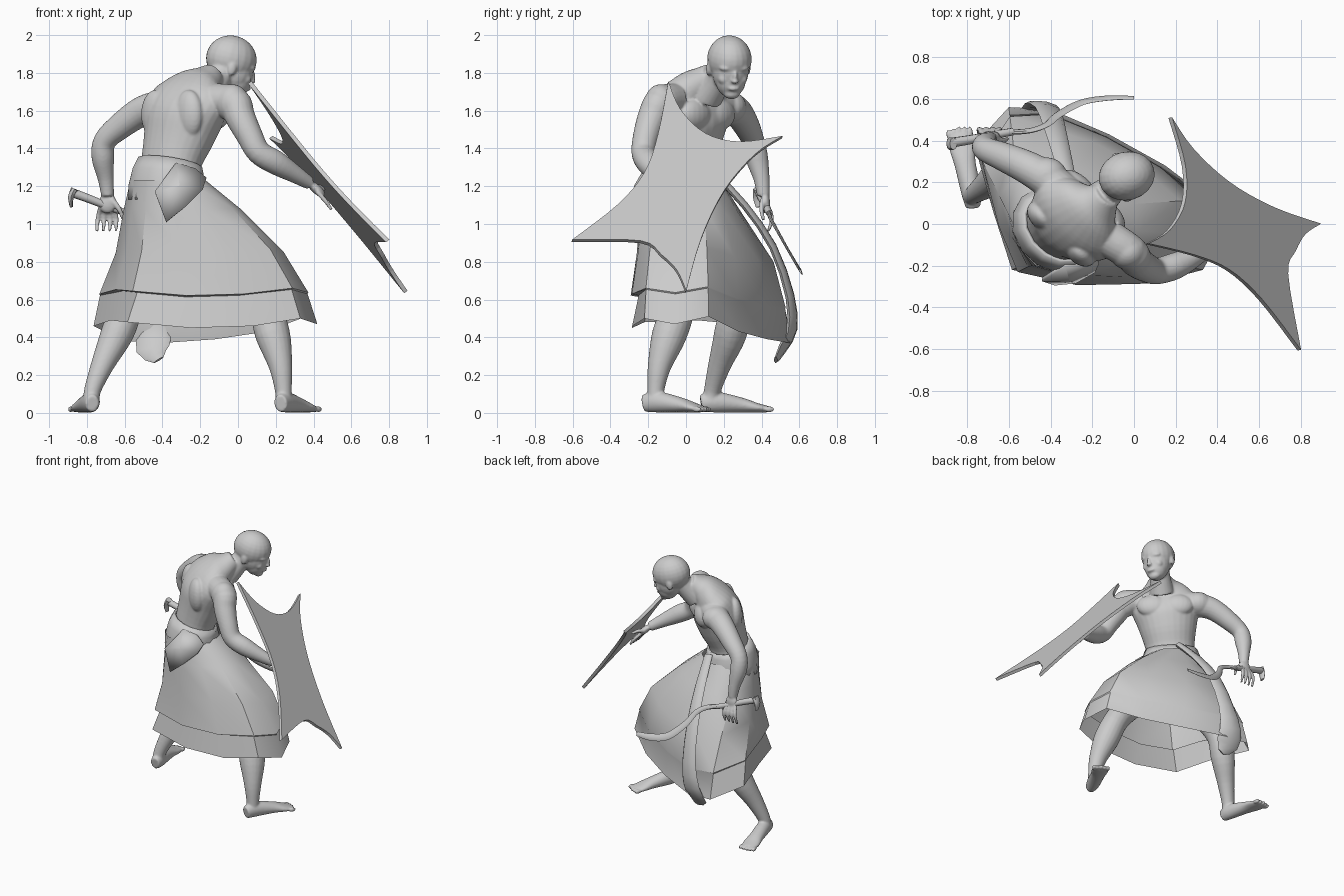
import bpy, bmesh, math
from mathutils import Vector, Matrix

UP = Vector((0, 0, 1))


def finish(bm, name, angle=None, thick=0):
    bmesh.ops.recalc_face_normals(bm, faces=bm.faces)
    me = bpy.data.meshes.new(name)
    bm.to_mesh(me)
    bm.free()
    ob = bpy.data.objects.new(name, me)
    bpy.context.collection.objects.link(ob)
    if thick:
        m = ob.modifiers.new("thickness", 'SOLIDIFY')
        m.thickness, m.offset = thick, 0
    if angle:
        bpy.ops.object.select_all(action='DESELECT')
        ob.select_set(True)
        bpy.context.view_layer.objects.active = ob
        bpy.ops.object.shade_smooth_by_angle(angle=math.radians(angle))
    return ob


def spline(pts, steps):
    """Catmull-Rom through stations of any dimension."""
    pts = [Vector(p) for p in pts]
    out = []
    for i in range(len(pts) - 1):
        a, b, c, d = pts[max(i - 1, 0)], pts[i], pts[i + 1], pts[min(i + 2, len(pts) - 1)]
        for k in range(steps):
            t = k / steps
            out.append((b * 2 + (c - a) * t + (a * 2 - b * 5 + c * 4 - d) * t * t
                        + (b * 3 - a - c * 3 + d) * t ** 3) * 0.5)
    return out + [pts[-1]]


def bridge(bm, rings):
    n = len(rings[0])
    for r0, r1 in zip(rings, rings[1:]):
        for j in range(n):
            bm.faces.new((r0[j], r0[(j + 1) % n], r1[(j + 1) % n], r1[j]))


def tube(bm, stations, side=(0, 1, 0), n=20, steps=4, cap=True):
    """Elliptical loft; stations are x, y, z, half-width along side, half-depth."""
    st = spline([s if len(s) == 5 else (*s, s[3]) for s in stations], steps)
    rings = []
    for i, s in enumerate(st):
        p = Vector(s[:3])
        t = (Vector(st[min(i + 1, len(st) - 1)][:3]) - Vector(st[max(i - 1, 0)][:3])).normalized()
        w = Vector(side)
        w = (w - t * w.dot(t)).normalized()
        d = t.cross(w)
        rings.append([bm.verts.new(p + w * s[3] * math.cos(a) + d * s[4] * math.sin(a))
                      for a in (math.tau * j / n for j in range(n))])
    bridge(bm, rings)
    if cap:
        bm.faces.new(rings[0])
        bm.faces.new(rings[-1])


def ball(bm, c, r, fwd=(1, 0, 0), left=(0, 1, 0), up=(0, 0, 1)):
    m = Matrix([Vector(v) * s for v, s in zip((fwd, left, up), r)]).transposed().to_4x4()
    bmesh.ops.create_uvsphere(bm, u_segments=20, v_segments=14, radius=1,
                              matrix=Matrix.Translation(Vector(c)) @ m)


# Body: all flesh parts fused by a voxel remesh
bm = bmesh.new()
lat = Vector((0.73, -0.68, 0)).normalized()
front = Vector((0.68, 0.73, 0)).normalized()
tube(bm, [(-.37, -.02, 1.03, .19, .15), (-.37, -.02, 1.18, .185, .145), (-.355, -.015, 1.32, .175, .14),
          (-.315, .01, 1.46, .205, .165), (-.285, .025, 1.57, .235, .175), (-.25, .04, 1.655, .245, .15),
          (-.215, .065, 1.715, .19, .115), (-.17, .10, 1.755, .11, .085), (-.13, .14, 1.79, .065, .065)],
     lat, 28)
tube(bm, [(-.17, .11, 1.68, .09), (-.11, .165, 1.76, .072), (-.05, .21, 1.86, .07)], lat)
chest = Vector((-.28, .025, 1.58))
for s in (-1, 1):
    ball(bm, chest + lat * s * .09 + front * .115, (.062, .115, .085), front, lat)   # chest muscle
    ball(bm, chest + lat * s * .12 - front * .10, (.06, .09, .13), front, lat)       # shoulder blade

# Head, turned and looking slightly down
f = Vector((.93, .25, -.25)).normalized()
l = UP.cross(f).normalized()
u = f.cross(l)
hc = Vector((-.035, .23, 1.873))


def head(a, b, c, r):
    ball(bm, hc + f * a + l * b + u * c, r, f, l, u)


head(0, 0, 0, (.137, .117, .125))
head(.035, 0, -.06, (.098, .097, .115))
head(.055, 0, -.105, (.077, .08, .088))
head(.088, 0, -.165, (.035, .045, .03))       # chin
head(.128, 0, -.065, (.024, .014, .036))      # nose bridge
head(.138, 0, -.085, (.02, .021, .014))       # nose tip
head(.118, 0, -.128, (.024, .034, .015))      # mouth
for s in (-1, 1):
    head(.096, s * .04, -.022, (.034, .042, .018))    # brow
    head(.09, s * .048, -.085, (.03, .032, .03))      # cheek
    head(-.01, s * .107, -.055, (.024, .014, .038))   # ear

# Arms
ball(bm, (-.03, -.135, 1.64), (.09, .085, .1))
tube(bm, [(-.12, -.07, 1.655, .09), (-.02, -.135, 1.645, .085), (.01, -.175, 1.57, .08),
          (.06, -.21, 1.47, .07), (.11, -.225, 1.38, .064), (.2, -.2, 1.325, .064),
          (.3, -.15, 1.265, .048), (.38, -.1, 1.215, .034)])
ball(bm, (-.42, .23, 1.62), (.1, .09, .085))
tube(bm, [(-.32, .14, 1.63, .09), (-.41, .21, 1.62, .088), (-.51, .27, 1.595, .08), (-.62, .32, 1.52, .07),
          (-.705, .355, 1.44, .06), (-.715, .375, 1.35, .06), (-.70, .40, 1.24, .043),
          (-.69, .41, 1.15, .034)])

# Hands
ball(bm, (-.69, .42, 1.11), (.048, .026, .055))
for k in range(4):
    x = -.742 + k * .033
    tube(bm, [(x * .7 - .208, .43, 1.09, .013), (x, .455, 1.03, .0125), (x - .004, .435, .96, .009)], n=10)
tube(bm, [(-.67, .41, 1.13, .018), (-.63, .40, 1.08, .014), (-.605, .41, 1.02, .01)], n=10)
hd = Vector((.72, .2, -.62)).normalized()
ball(bm, (.415, -.085, 1.185), (.06, .045, .026), hd, hd.cross((.6, 0, .75)).normalized(), (.6, 0, .75))
for k in range(4):
    y = -.13 + k * .032
    tube(bm, [(.42, y * .7 - .03, 1.17, .013), (.465, y + .01, 1.12, .0125), (.495, y + .015, 1.075, .009)], n=10)
tube(bm, [(.40, -.06, 1.19, .018), (.425, -.02, 1.2, .014), (.46, .01, 1.18, .01)], n=10)

# Legs and feet
tube(bm, [(-.45, .05, 1.02, .13), (-.53, .16, .78, .11), (-.585, .255, .57, .088), (-.64, .235, .42, .087),
          (-.715, .18, .26, .062), (-.77, .14, .12, .045), (-.775, .13, .05, .045)])
tube(bm, [(-.24, -.06, 1.02, .13), (-.03, -.05, .78, .11), (.13, -.04, .57, .09), (.185, -.09, .41, .092),
          (.225, -.14, .25, .063), (.24, -.16, .12, .045), (.242, -.16, .05, .045)])
for pts, side in (([(-.772, .08), (-.78, .15), (-.81, .29), (-.825, .37), (-.835, .43)], (1, .15, 0)),
                  ([(.225, -.225), (.25, -.155), (.315, -.03), (.355, .04), (.38, .08)], (.87, -.5, 0))):
    dims = [(.05, .035, .045), (.058, .048, .056), (.042, .052, .04), (.028, .062, .026), (.02, .055, .018)]
    tube(bm, [(*p, z, w, h) for p, (z, w, h) in zip(pts, dims)], side)
    s = Vector(side).normalized()
    fw = UP.cross(s)
    for k in range(5):                                                              # toes
        ball(bm, Vector((*pts[-1], .019)) + s * (k - 2) * .026 + fw * (.012 - .004 * abs(k - 2)),
             (.028, .0125, .016), fw, s)
body = finish(bm, "body")
m = body.modifiers.new("fuse", 'REMESH')
m.mode, m.voxel_size, m.use_smooth_shade = 'VOXEL', .0065, True
m = body.modifiers.new("soften", 'SMOOTH')
m.factor, m.iterations = .5, 8

# Skirt: hem points x, y, z and how far out the middle bulges
hem = [(.42, -.06, .47, .70), (.36, .12, .51, .75), (.15, .28, .43, .78), (-.12, .43, .39, .8),
       (-.40, .55, .37, .78), (-.60, .56, .38, .65), (-.765, .38, .46, .4), (-.675, .06, .49, .33),
       (-.585, -.22, .48, .35), (-.25, -.285, .45, .6), (.08, -.285, .46, .65), (.33, -.22, .5, .7)]
bm = bmesh.new()
rings = []
for v, lo, hi, out in ((0, 0, 0, 0), (.2, .45, 0, 0), (.5, 1, 0, 0), (.78, 1, .5, .02),
                       (.79, 1, .45, -.02), (1, 1, 1, 0)):
    ring = []
    for i, (x, y, z, b) in enumerate(hem):
        a = math.tau * i / len(hem)
        w = Vector((-.37 + .2 * math.cos(a), -.02 + .205 * math.sin(a), 1.23))
        folded = 6 < i < 11                       # tucked fold at the back only
        h = b * lo + (1 - b) * (hi if folded else hi ** .45 if v < .79 else hi ** .43 if v < 1 else 1)
        p = w.lerp(Vector((x, y, z)), h)
        p.z = w.z + (z - w.z) * v
        ring.append(bm.verts.new(p + Vector((math.cos(a), math.sin(a), 0)) * (out if folded else 0)))
    rings.append(ring)
bridge(bm, rings)
finish(bm, "skirt", 40)

# Waist wrap
bm = bmesh.new()
tube(bm, [(-.375, -.025, 1.13, .215, .185), (-.375, -.025, 1.2, .215, .18), (-.37, -.025, 1.27, .20, .165),
          (-.36, -.015, 1.32, .18, .148)], lat, 14, 1, False)
finish(bm, "waist_wrap", 30, .02)

# Folded flap on the hip
bm = bmesh.new()
ring = [bm.verts.new(p) for p in ((-.44, -.265, 1.17), (-.38, -.285, 1.01), (-.28, -.275, 1.09),
                                  (-.19, -.225, 1.18), (-.17, -.18, 1.24), (-.23, -.17, 1.29),
                                  (-.33, -.195, 1.32))]
mid = bm.verts.new((-.31, -.265, 1.2))
for i in range(7):
    bm.faces.new((ring[i], ring[(i + 1) % 7], mid))
finish(bm, "hip_flap", 20, .02)

# Hanging sash
bm = bmesh.new()
tube(bm, [(-.30, .15, 1.27, .035, .02), (-.34, .31, 1.10, .045, .02), (-.38, .46, .88, .055, .02),
          (-.41, .55, .62, .065, .022), (-.44, .56, .44, .085, .025), (-.45, .51, .34, .09, .02),
          (-.42, .475, .28, .03, .01)], (1, -.2, 0), 8, 2)
finish(bm, "sash", 40)

# Four-pointed shield in the plane x = a + b z + c y, outline given as y, z
bm = bmesh.new()
sides = [[(-.095, 1.75), (-.03, 1.6), (.1, 1.475), (.28, 1.43), (.51, 1.46)],
         [(.51, 1.46), (.36, 1.36), (.2, 1.17), (.08, .92), (0, .64)],
         [(0, .64), (-.05, .75), (-.13, .83), (-.24, .905), (-.605, .91)],
         [(-.605, .91), (-.36, 1.10), (-.22, 1.27), (-.15, 1.47), (-.095, 1.75)]]
outline = [p for s in sides for p in spline(s, 4)[:-1]]
bm.faces.new([bm.verts.new((1.375 - .76 * z - .18 * y, y, z)) for y, z in outline])
bmesh.ops.triangulate(bm, faces=bm.faces)
finish(bm, "shield", None, .022)

# Sickle sword: flat blade, ridged handle and hooked pommel
N = (0, .894, .447)
bm = bmesh.new()
tube(bm, [(-.6, .44, 1.06, .012, .018), (-.5, .447, 1.03, .01, .018), (-.42, .475, .98, .008, .02),
          (-.36, .525, .89, .007, .024), (-.25, .583, .79, .007, .027), (-.12, .604, .755, .007, .025),
          (0, .605, .75, .005, .016)], N, 8, 4)
finish(bm, "blade", 40)
bm = bmesh.new()
tube(bm, [(-.875, .39, 1.165, .024), (-.78, .405, 1.13, .022), (-.68, .425, 1.09, .02),
          (-.58, .443, 1.055, .018)], N, 10, 3)
tube(bm, [(-.865, .385, 1.185, .02, .03), (-.885, .385, 1.14, .015, .03), (-.882, .39, 1.09, .008, .02)],
     (1, 0, 0), 8, 3)
finish(bm, "handle", 40)
